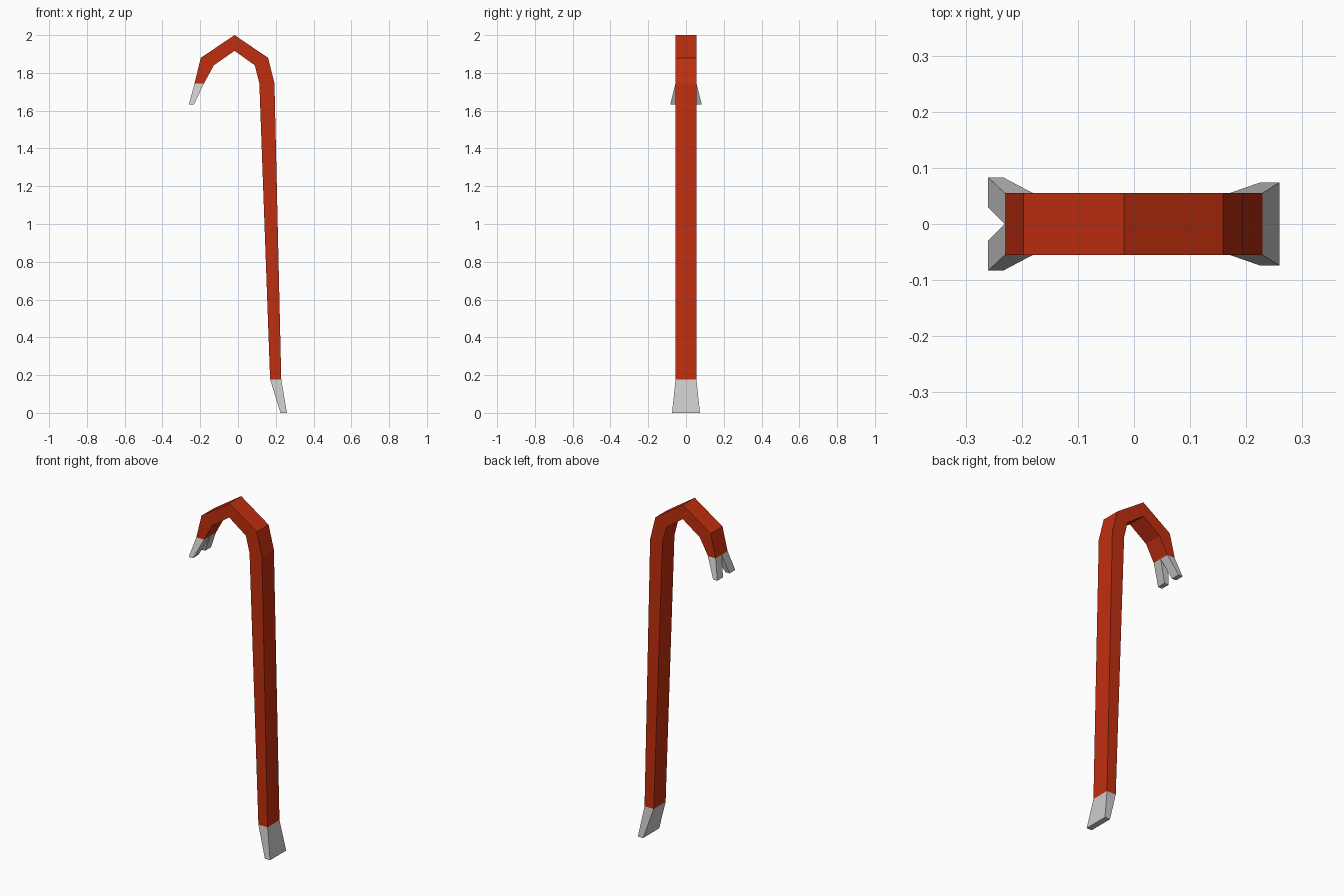
import bpy
import bmesh

cube = bpy.data.objects.get("Cube")
if cube:
    bpy.data.objects.remove(cube, do_unlink=True)


def make_material(name, rgb):
    mat = bpy.data.materials.new(name)
    mat.use_nodes = True
    mat.diffuse_color = (*rgb, 1)
    mat.node_tree.nodes["Principled BSDF"].inputs["Base Color"].default_value = (*rgb, 1)
    return mat


def loft(name, sections, mat):
    """Skin a chain of four-cornered sections and cap both ends."""
    bm = bmesh.new()
    rings = [[bm.verts.new(p) for p in section] for section in sections]
    for a, b in zip(rings, rings[1:]):
        for i in range(4):
            j = (i + 1) % 4
            bm.faces.new((a[i], a[j], b[j], b[i]))
    bm.faces.new(rings[0])
    bm.faces.new(rings[-1])
    bmesh.ops.recalc_face_normals(bm, faces=bm.faces[:])
    mesh = bpy.data.meshes.new(name)
    bm.to_mesh(mesh)
    bm.free()
    mesh.materials.append(mat)
    obj = bpy.data.objects.new(name, mesh)
    bpy.context.collection.objects.link(obj)
    return obj


def section(outer, inner, y0, y1):
    """Rectangle across the bar, from an outer to an inner (x, z) point."""
    (xo, zo), (xi, zi) = outer, inner
    return [(xo, y0, zo), (xo, y1, zo), (xi, y1, zi), (xi, y0, zi)]


red = make_material("red paint", (0.53, 0.028, 0.005))
steel = make_material("bare steel", (0.6, 0.6, 0.6))

# Hooked bar: outer and inner edge of each bend, claw end to chisel end
HALF = 0.055
bends = [
    ((-0.23, 1.745), (-0.18, 1.745)),
    ((-0.197, 1.88), (-0.128, 1.84)),
    ((-0.018, 2.0), (-0.018, 1.917)),
    ((0.159, 1.88), (0.089, 1.84)),
    ((0.193, 1.745), (0.113, 1.745)),
    ((0.229, 0.177), (0.17, 0.177)),
]
loft("hooked_bar", [section(o, i, -HALF, HALF) for o, i in bends], red)

# Flared chisel foot
loft("chisel_foot", [
    section(*bends[-1], -HALF, HALF),
    section((0.259, 0), (0.225, 0), -0.074, 0.074),
], steel)

# Split claw: two prongs that meet at the bar and spread apart
for side, name in ((1, "claw_back"), (-1, "claw_front")):
    loft(name, [
        section(*bends[0], 0, side * HALF),
        section((-0.26, 1.633), (-0.233, 1.633), side * 0.03, side * 0.083),
    ], steel)
